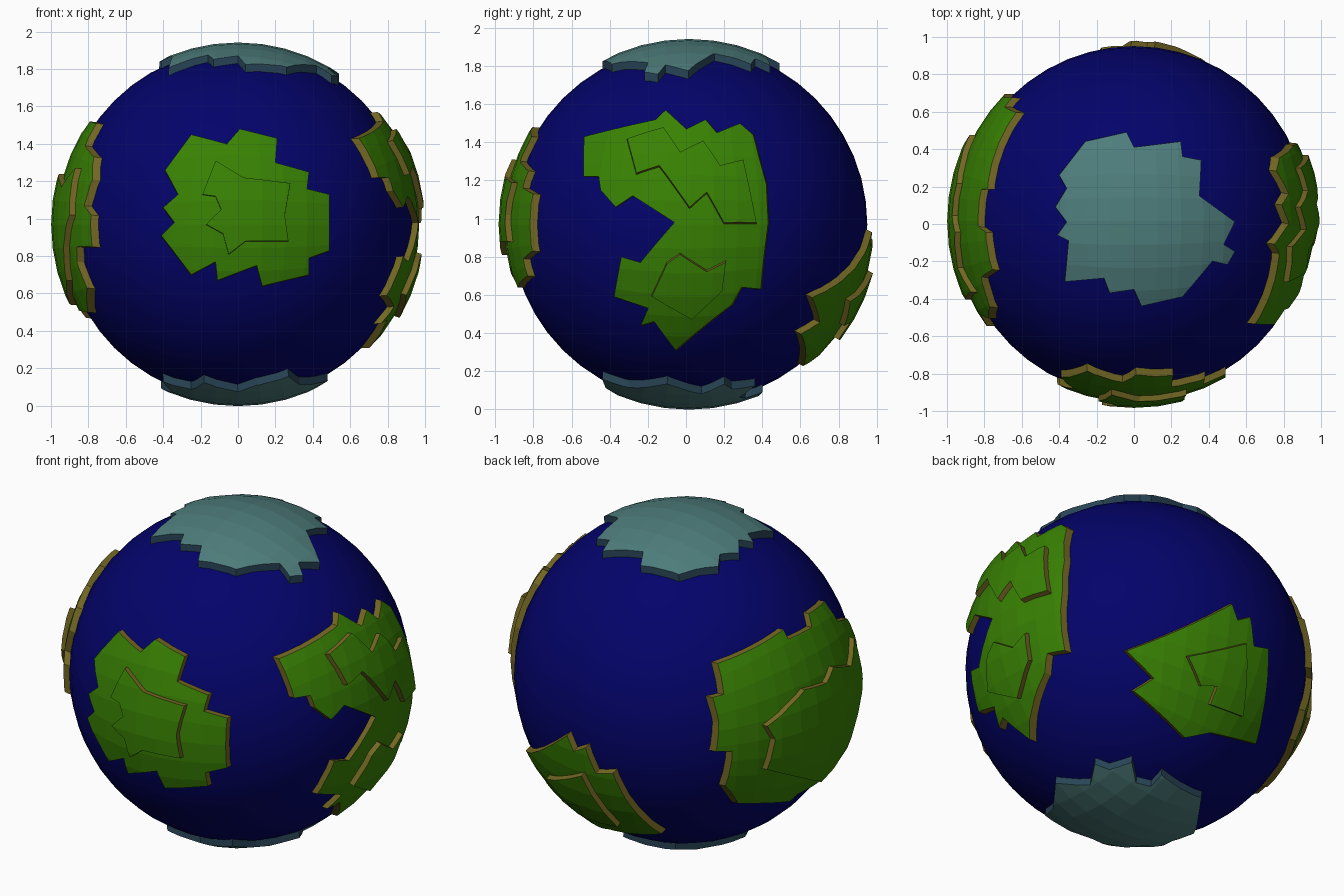
import bpy
import bmesh
from math import radians, sin, cos, sqrt
from mathutils import Vector

CENTRE = Vector((0, 0.016, 0.97))
OCEAN_R, LAND_R, HIGH_R, ICE_R = 0.935, 0.969, 0.999, 0.972

cube = bpy.data.objects.get("Cube")
if cube:
    bpy.data.objects.remove(cube, do_unlink=True)


def material(name, r, g, b):
    mat = bpy.data.materials.new(name)
    mat.use_nodes = True
    mat.diffuse_color = (r, g, b, 1)
    shader = next(n for n in mat.node_tree.nodes if n.type == 'BSDF_PRINCIPLED')
    shader.inputs["Base Color"].default_value = (r, g, b, 1)
    return mat


ocean_blue = material("ocean blue", 0.001, 0.001, 0.145)
grass = material("grass green", 0.04, 0.22, 0.001)
earth = material("earth brown", 0.17, 0.135, 0.017)
ice = material("ice teal", 0.075, 0.205, 0.2)
ice_edge = material("ice edge blue", 0.022, 0.06, 0.095)


def add_object(name, bm, mats):
    mesh = bpy.data.meshes.new(name)
    bm.to_mesh(mesh)
    bm.free()
    for mat in mats:
        mesh.materials.append(mat)
    obj = bpy.data.objects.new(name, mesh)
    obj.location = CENTRE
    bpy.context.scene.collection.objects.link(obj)
    return obj


def globe(name, radius, mats, smooth=False):
    """A ball of even quads: a divided cube, rounded."""
    bm = bmesh.new()
    bmesh.ops.create_cube(bm, size=2)
    bmesh.ops.subdivide_edges(bm, edges=bm.edges, cuts=11, use_grid_fill=True)
    for v in bm.verts:
        v.co = Vector([sin(c * radians(45)) / cos(c * radians(45)) for c in v.co])
        v.co = v.co.normalized() * radius
    for f in bm.faces:
        f.smooth = smooth
    return add_object(name, bm, mats)


def frame(azimuth, elevation):
    """Right, up and outward axes of a direction around the globe."""
    a, e = radians(azimuth), radians(elevation)
    flat = Vector((sin(a), -cos(a), 0))
    out = flat * cos(e) + Vector((0, 0, sin(e)))
    up = flat * -sin(e) + Vector((0, 0, cos(e)))
    return Vector((cos(a), sin(a), 0)), up, out


def outline_cutter(outline, axes, radius):
    """A straight prism through the outline, along its mean direction."""
    right, up, out = axes
    points = []
    for u, v in outline:
        u, v = u / 100, v / 100
        w = sqrt(max(radius ** 2 - u * u - v * v, 0.01))
        points.append(right * u + up * v + out * w)
    axis = sum(points, Vector()).normalized()
    bm = bmesh.new()
    low, high = [[bm.verts.new(p + axis * (reach - p.dot(axis))) for p in points]
                 for reach in (0.2, 1.2)]
    bm.faces.new(low)
    bm.faces.new(high)
    for i in range(len(low)):
        bm.faces.new((low[i - 1], low[i], high[i], high[i - 1]))
    bmesh.ops.recalc_face_normals(bm, faces=bm.faces)
    return add_object("outline_cutter", bm, []), axis


def plate(name, outline, axes, radius, floor, mats):
    """A raised piece of crust: a globe of the radius, trimmed to the outline."""
    obj = globe(name, radius, mats)
    cutter, axis = outline_cutter(outline, axes, radius)
    cutter.hide_render = True
    mod = obj.modifiers.new("trim", 'BOOLEAN')
    mod.operation = 'INTERSECT'
    mod.solver = 'EXACT'
    mod.object = cutter
    bpy.context.view_layer.update()
    graph = bpy.context.evaluated_depsgraph_get()
    mesh = bpy.data.meshes.new_from_object(obj.evaluated_get(graph))
    obj.modifiers.clear()
    bpy.data.objects.remove(cutter, do_unlink=True)
    mesh.materials.clear()
    for mat in mats:
        mesh.materials.append(mat)

    # Drop the underside, shorten the walls to the floor, colour the walls
    bm = bmesh.new()
    bm.from_mesh(mesh)
    base = [v for v in bm.verts if v.co.dot(axis) < 0.21]
    hidden = [f for f in bm.faces if all(v in base for v in f.verts)]
    bmesh.ops.delete(bm, geom=hidden, context='FACES_ONLY')
    for v in base:
        height = v.co.dot(axis)
        across = (v.co - axis * height).length
        v.co += axis * (sqrt(floor ** 2 - across ** 2) - height)
    bm.normal_update()
    for f in bm.faces:
        f.material_index = 1 if abs(f.normal.dot(axis)) < 0.1 else 0
        f.smooth = False
    bm.to_mesh(mesh)
    bm.free()
    obj.data = mesh


def land(name, axes, coast, *highlands):
    plate(name, coast, axes, LAND_R, 0.91, (grass, earth))
    for i, edge in enumerate(highlands):
        plate(f"{name}_highland_{i + 1}", edge, axes, HIGH_R, 0.94, (grass, earth))


# Ocean
globe("ocean", OCEAN_R, [ocean_blue], smooth=True)

# Front continent (outlines are in hundredths, across and up)
land("front_continent", frame(0, 0),
     [(-25, 48), (-6, 43), (1, 51), (21, 46), (20, 33), (38, 28), (37, 19),
      (49, 16), (49, -14), (38, -18), (38, -27), (13, -33), (10, -22),
      (-11, -30), (-12, -20), (-25, -27), (-41, -6), (-34, 1), (-40, 9),
      (-32, 16), (-39, 29)],
     [(-12, 34), (3, 25), (28, 22), (25, 5), (27, -9), (4, -9), (-5, -16),
      (-8, -5), (-17, 0), (-9, 8), (-12, 15), (-19, 16)])

# Left continent, with two highlands
land("left_continent", frame(89, 0),
     [(-54, 46), (-16, 55), (-11, 60), (0, 50), (10, 55), (16, 48), (28, 53),
      (35, 47), (42, 21), (43, 1), (39, -34), (29, -33), (24, -42), (-6, -66),
      (-17, -51), (-24, -53), (-20, -44), (-38, -38), (-34, -17), (-24, -20),
      (-6, 1), (-28, 15), (-37, 9), (-45, 18), (-46, 25), (-54, 25)],
     [(-31, 45), (-12, 51), (-3, 38), (9, 44), (18, 31), (30, 34), (37, 1),
      (20, 1), (11, 17), (2, 9), (-14, 31), (-26, 27)],
     [(-18, -38), (-10, -21), (-3, -16), (11, -25), (21, -20), (19, -35),
      (3, -50)])

# Back continent
land("back_continent", frame(140, -27),
     [(-5, 6), (53, 33), (56, 24), (63, 26), (65, 10), (73, 9), (66, -43),
      (41, -38), (27, -41), (-1, -16), (10, -9)],
     [(29, 3), (61, 11), (59, -29), (41, -23), (45, -13), (36, -13)])

# Right continent
land("right_continent", frame(270, 0),
     [(-58, 45), (-17, 54), (-17, 49), (3, 49), (6, 55), (26, 54), (30, 42),
      (46, 36), (52, 24), (50, 10), (56, 5), (56, -12), (42, -12), (39, -20),
      (41, -34), (27, -47), (-12, -46), (-15, -50), (-51, -40), (-61, -26),
      (-61, -4), (-68, -3), (-66, 14), (-66, 28), (-61, 29)],
     [(-46, 9), (-20, 23), (-3, 21), (6, 27), (25, 20), (38, 30), (42, 5),
      (33, -12), (25, -30), (3, -43), (-45, -18), (-42, 0)])

# Polar ice
plate("north_ice",
      [(-26, 44), (-4, 49), (0, 41), (25, 44), (26, 36), (36, 34), (35, 15),
       (54, 1), (48, -11), (54, -15), (50, -22), (42, -20), (26, -39),
       (4, -44), (0, -35), (-13, -37), (-16, -29), (-37, -31), (-35, -9),
       (-41, -6), (-36, 1), (-42, 9), (-36, 19), (-40, 26)],
      frame(0, 89), ICE_R, 0.91, (ice, ice_edge))
plate("south_ice",
      [(27, 44), (33, 30), (48, 10), (38, -8), (45, -20), (38, -24), (32, -36),
       (22, -28), (14, -31), (14, -40), (-18, -36), (-37, -9), (-41, -2),
       (-35, 10), (-40, 25), (-25, 30), (-18, 42), (0, 36), (10, 42)],
      frame(0, -89), ICE_R, 0.91, (ice, ice_edge))
